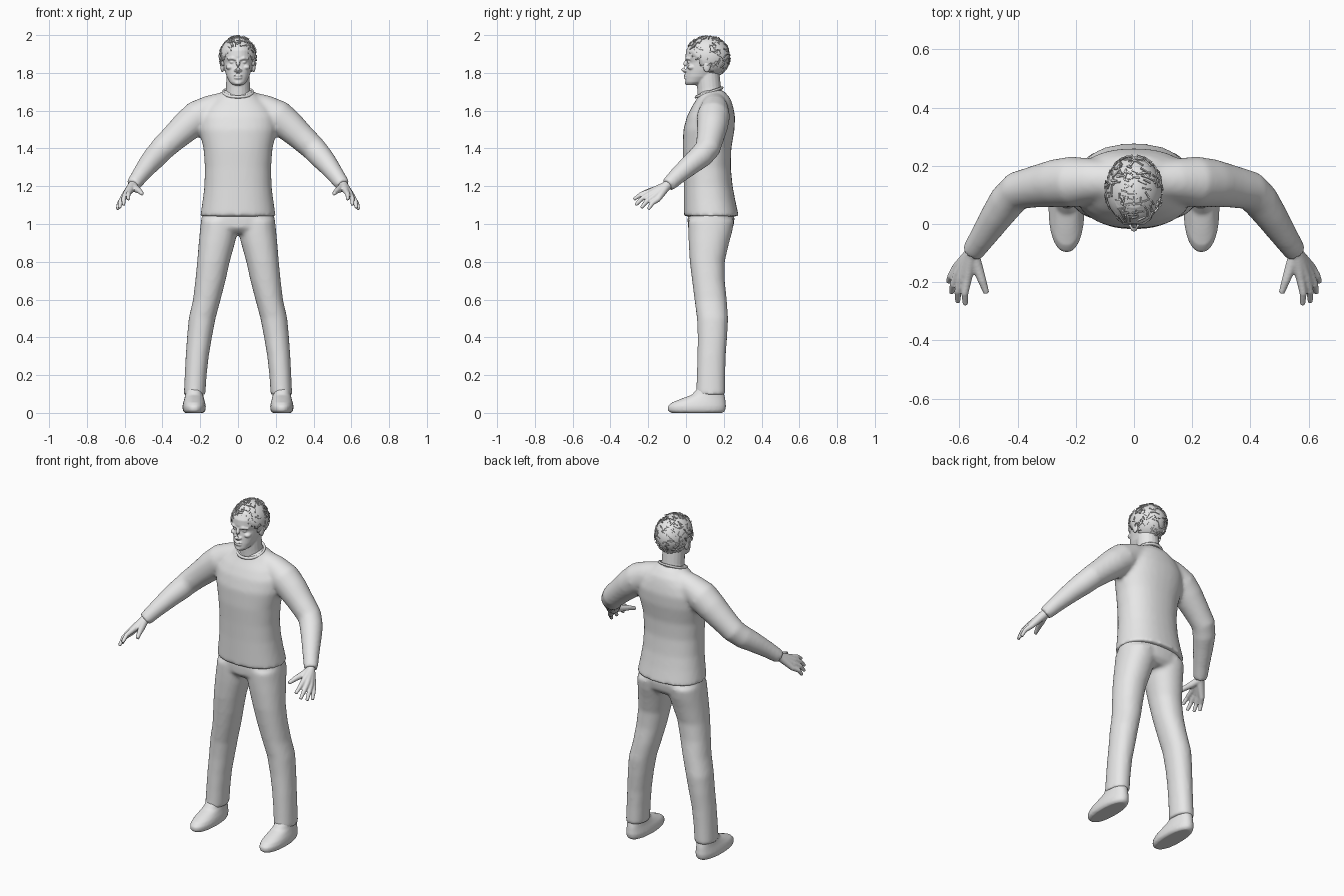
import bpy, bmesh, math, random
from mathutils import Vector, Matrix

if "Cube" in bpy.data.objects:
    bpy.data.objects.remove(bpy.data.objects["Cube"])
random.seed(4)

grey = bpy.data.materials.new("plain_grey")
grey.use_nodes = True
grey.diffuse_color = (0.8, 0.8, 0.8, 1)
grey.node_tree.nodes["Principled BSDF"].inputs["Base Color"].default_value = (0.8, 0.8, 0.8, 1)


def rings_to_solid(bm, rings):
    for a, b in zip(rings, rings[1:]):
        for i in range(len(a)):
            j = (i + 1) % len(a)
            bm.faces.new((a[i], a[j], b[j], b[i]))
    bm.faces.new(rings[0][::-1])
    bm.faces.new(rings[-1])


def ring(bm, c, u, v, power=1.0, n=32):
    out = []
    for i in range(n):
        a = math.tau * i / n
        ca, sa = math.cos(a), math.sin(a)
        ca = math.copysign(abs(ca) ** power, ca)
        sa = math.copysign(abs(sa) ** power, sa)
        out.append(bm.verts.new(Vector(c) + u * ca + v * sa))
    return out


def stack(bm, sections, power=1.0):
    """Level rings, each given as (z, centre x, half width, front y, back y)."""
    rings_to_solid(bm, [ring(bm, (x, (y0 + y1) / 2, z), Vector((w, 0, 0)),
                             Vector((0, (y1 - y0) / 2, 0)), power)
                        for z, x, w, y0, y1 in sections])


def tube(bm, points, side=1):
    """Round limb through (x, y, z, radius) points, mirrored by side."""
    cs = [Vector((p[0] * side, p[1], p[2])) for p in points]
    rings = []
    for i, c in enumerate(cs):
        t = (cs[min(i + 1, len(cs) - 1)] - cs[max(i - 1, 0)]).normalized()
        u = t.cross(Vector((0, 0, 1)))
        u = u.normalized() if u.length > 0.01 else Vector((1, 0, 0))
        r = points[i][3]
        rings.append(ring(bm, c, u * r, u.cross(t) * r, n=20))
    rings_to_solid(bm, rings)


def ball(bm, centre, size):
    m = Matrix.Translation(centre) @ Matrix.Diagonal((*size, 1))
    return bmesh.ops.create_uvsphere(bm, u_segments=32, v_segments=20, radius=1, matrix=m)


def finish(name, bm, voxel=0, smooth=0):
    bmesh.ops.recalc_face_normals(bm, faces=bm.faces)
    me = bpy.data.meshes.new(name)
    for f in bm.faces:
        f.smooth = True
    bm.to_mesh(me)
    bm.free()
    me.materials.append(grey)
    ob = bpy.data.objects.new(name, me)
    bpy.context.scene.collection.objects.link(ob)
    if voxel:
        m = ob.modifiers.new("blend", "REMESH")
        m.mode = "VOXEL"
        m.voxel_size = voxel
        m.use_smooth_shade = True
    if smooth:
        m = ob.modifiers.new("soften", "SMOOTH")
        m.iterations = smooth
        m.factor = 0.5
    return ob


SIDES = (1, -1)

# Jumper: body, shoulders and sleeves blended into one skin
bm = bmesh.new()
stack(bm, [(1.04, 0, .2, -.012, .28), (1.12, 0, .188, -.012, .262), (1.2, 0, .178, -.012, .247),
           (1.3, 0, .175, -.014, .237), (1.4, 0, .183, -.018, .24), (1.5, 0, .205, -.014, .257),
           (1.57, 0, .205, .005, .26), (1.62, 0, .175, .03, .25), (1.66, 0, .13, .055, .238),
           (1.695, 0, .09, .07, .21), (1.71, 0, .07, .09, .19)], 0.88)
for s in SIDES:
    tube(bm, [(.05, .15, 1.645, .06), (.14, .15, 1.61, .075), (.21, .145, 1.57, .088),
              (.27, .14, 1.52, .083), (.33, .13, 1.465, .074), (.4, .115, 1.4, .067),
              (.435, .08, 1.36, .064), (.47, .03, 1.32, .057), (.52, -.045, 1.255, .046),
              (.556, -.097, 1.205, .039)], s)
finish("jumper", bm, 0.011, 8)

# Neckband of the jumper
bm = bmesh.new()
loops = []
for k in range(8):
    a = math.tau * k / 8
    r = 1 + .09 * math.cos(a)
    loops.append(ring(bm, (0, .122, 1.697 + .008 * math.sin(a)),
                      Vector((.078 * r, 0, 0)), Vector((0, .07 * r, .024 * r))))
for a, b in zip(loops, loops[1:] + loops[:1]):
    for i in range(len(a)):
        j = (i + 1) % len(a)
        bm.faces.new((a[i], a[j], b[j], b[i]))
finish("neckband", bm)

# Trousers: hips and two legs
bm = bmesh.new()
stack(bm, [(1.08, 0, .185, .015, .245), (1.03, 0, .194, .008, .258), (.98, 0, .198, .01, .25),
           (.95, 0, .17, .04, .22)], 0.88)
for s in SIDES:
    stack(bm, [(z, x * s, w, y0, y1) for z, x, w, y0, y1 in (
        (1.02, .1, .096, .012, .255), (.96, .102, .1, .012, .245), (.9, .112, .096, .014, .228),
        (.8, .13, .086, .02, .205), (.7, .146, .08, .032, .205), (.6, .165, .073, .045, .216),
        (.5, .19, .071, .058, .223), (.4, .204, .066, .062, .218), (.3, .216, .061, .06, .21),
        (.2, .224, .058, .057, .208), (.095, .23, .057, .053, .208))], 0.92)
finish("trousers", bm, 0.011, 6)

# Shoes
for s, word in zip(SIDES, ("left", "right")):
    bm = bmesh.new()
    stack(bm, [(z, .232 * s, w, y0, y1) for z, w, y0, y1 in (
        (0, .05, -.08, .195), (.012, .06, -.097, .208), (.035, .062, -.097, .212),
        (.055, .058, -.075, .21), (.075, .052, -.025, .208), (.095, .048, .03, .203),
        (.14, .044, .07, .195))], 0.9)
    finish(word + "_shoe", bm, 0.007, 3)

# Hands: palm bones fan from the wrist to each knuckle, then fingers
FINGERS = [((.573, -.19, 1.172), (.58, -.277, 1.13)), ((.594, -.187, 1.16), (.606, -.268, 1.1)),
           ((.606, -.171, 1.145), (.627, -.237, 1.085)), ((.611, -.15, 1.13), (.638, -.2, 1.078))]
for s, word in zip(SIDES, ("left", "right")):
    bm = bmesh.new()
    for knuckle, tip in FINGERS:
        mid = (Vector(knuckle) + Vector(tip)) / 2 + Vector((.005, -.004, .006))
        tube(bm, [(.53, -.058, 1.24, .027), (.56, -.105, 1.2, .025), (*knuckle, .0155),
                  (*mid, .0125), (*tip, .009)], s)
    tube(bm, [(.555, -.1, 1.2, .022), (.538, -.15, 1.185, .019), (.522, -.195, 1.175, .0145),
              (.507, -.238, 1.16, .01)], s)
    finish(word + "_hand", bm, 0.0045, 3)

# Head: skull, neck, ears and facial features
bm = bmesh.new()
stack(bm, [(1.735, 0, .026, .004, .06), (1.75, 0, .044, -.004, .1), (1.78, 0, .06, -.002, .15),
           (1.815, 0, .071, .002, .185), (1.855, 0, .079, .008, .205), (1.885, 0, .084, -.003, .213),
           (1.92, 0, .084, .0, .213), (1.955, 0, .072, .023, .2), (1.98, 0, .046, .055, .17),
           (1.99, 0, .02, .09, .14)], 0.93)
tube(bm, [(0, .13, 1.66, .068), (0, .122, 1.72, .063), (0, .115, 1.8, .062)])
tube(bm, [(0, .006, 1.872, .008), (0, -.005, 1.845, .011), (0, -.016, 1.818, .013),
          (0, -.002, 1.806, .01)])
ball(bm, (0, .0, 1.786), (.024, .013, .006))
ball(bm, (0, .001, 1.773), (.022, .013, .0065))
ball(bm, (0, .008, 1.747), (.02, .014, .012))
for s in SIDES:
    ball(bm, (.013 * s, -.001, 1.813), (.009, .01, .007))
    ball(bm, (.031 * s, .017, 1.857), (.014, .01, .008))
    ball(bm, (.044 * s, .03, 1.83), (.02, .022, .014))
    tube(bm, [(.01, .003, 1.872, .007), (.03, .004, 1.878, .009), (.055, .022, 1.874, .007)], s)
    ball(bm, (.083 * s, .11, 1.835), (.01, .02, .032))
finish("head", bm, 0.004, 3)


# Hair cap, trimmed along the hairline
def hairline(y):
    return max(1.785, 1.928 - 1.05 * max(y, 0))


CENTRE, SIZE = Vector((0, .115, 1.885)), Vector((.096, .118, .109))
bm = bmesh.new()
ball(bm, CENTRE, SIZE)
bmesh.ops.delete(bm, geom=[f for f in bm.faces if f.calc_center_median().z < hairline(f.calc_center_median().y)],
                 context="FACES")
cap = finish("hair_cap", bm)
thick = cap.modifiers.new("thickness", "SOLIDIFY")
thick.thickness = 0.012

# Short loose locks scattered over the cap
bm = bmesh.new()
count = 0
while count < 190:
    d = Vector([random.gauss(0, 1) for _ in range(3)]).normalized()
    p = CENTRE + Vector((d.x * SIZE.x, d.y * SIZE.y, d.z * SIZE.z))
    if p.z < hairline(p.y) + .008:
        continue
    count += 1
    n = Vector((d.x / SIZE.x, d.y / SIZE.y, d.z / SIZE.z)).normalized()
    along = n.cross(Vector((1, 0, .2))).normalized()
    along = Matrix.Rotation(random.choice((0, math.pi / 2)) + random.gauss(0, .35), 3, n) @ along
    frame = Matrix((along, n.cross(along), n)).transposed().to_4x4()
    size = Matrix.Diagonal((random.uniform(.018, .036), .005, .005, 1))
    lift = min(random.uniform(.0, .005), 1.997 - p.z)
    bmesh.ops.create_cube(bm, size=1, matrix=Matrix.Translation(p + n * lift) @ frame @ size)
locks = finish("hair_locks", bm)
for f in locks.data.polygons:
    f.use_smooth = False
